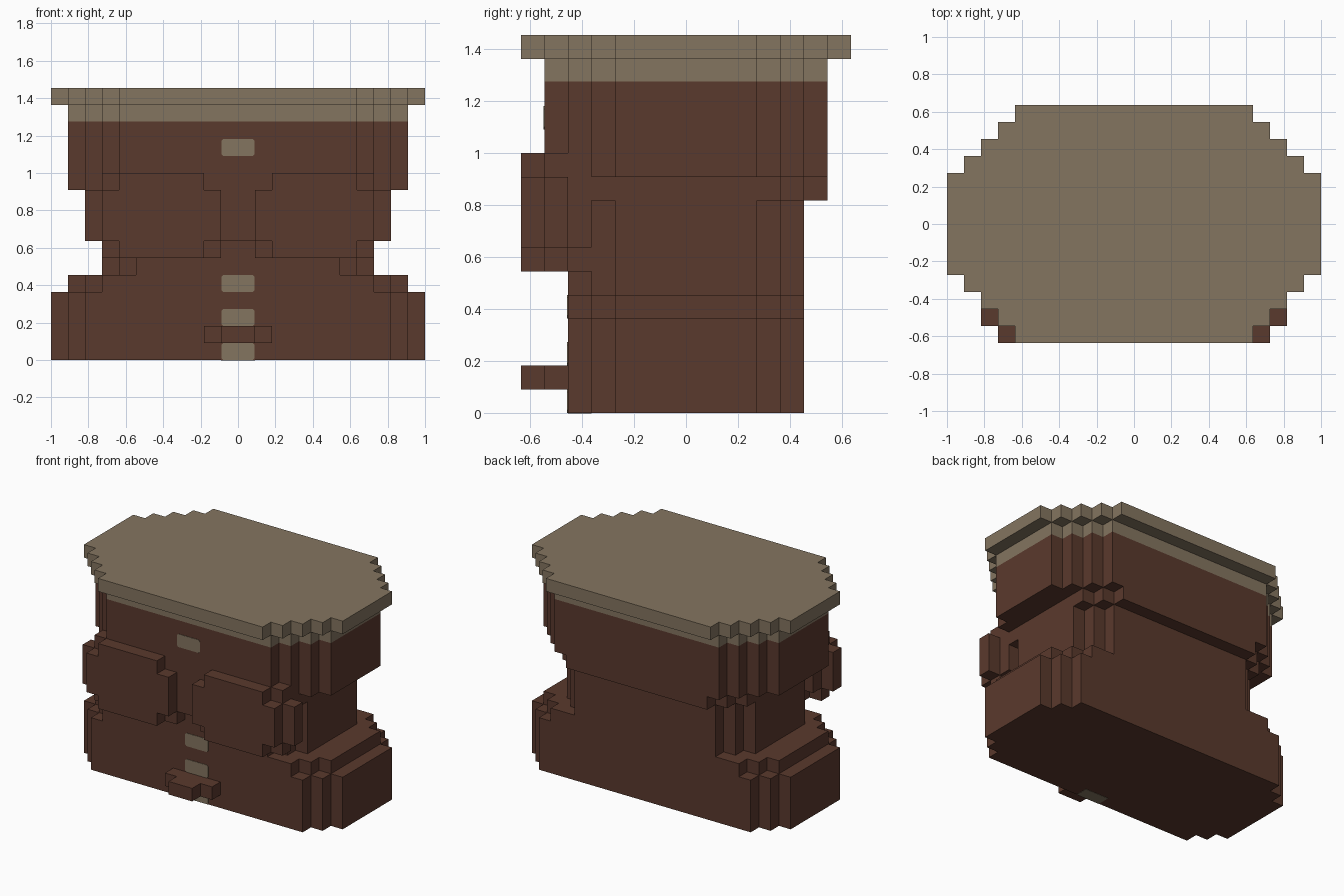
import bpy, bmesh

cube = bpy.data.objects.get("Cube")
if cube:
    bpy.data.objects.remove(cube, do_unlink=True)

U = 1 / 11  # size of one block


def material(name, rgb):
    m = bpy.data.materials.new(name)
    m.use_nodes = True
    m.diffuse_color = (*rgb, 1)
    bsdf = m.node_tree.nodes["Principled BSDF"]
    bsdf.inputs["Base Color"].default_value = (*rgb, 1)
    bsdf.inputs["Roughness"].default_value = 0.9
    return m


brown = material("dark brown cloth", (0.102, 0.041, 0.026))
tan = material("dusty tan", (0.231, 0.178, 0.117))


def prism(bm, outline, z0, z1):
    """Extrude a flat outline upward, in block units."""
    face = bm.faces.new([bm.verts.new((x * U, y * U, z0 * U)) for x, y in outline])
    top = bmesh.ops.extrude_face_region(bm, geom=[face])["geom"]
    verts = [v for v in top if isinstance(v, bmesh.types.BMVert)]
    bmesh.ops.translate(bm, verts=verts, vec=(0, 0, (z1 - z0) * U))


def box(bm, x0, x1, y0, y1, z0, z1):
    prism(bm, [(x0, y0), (x1, y0), (x1, y1), (x0, y1)], z0, z1)


def stepped_outline(half_width, rows, inner=3):
    """Rectangle with stair-step corners that lose one block per row."""
    corner = [(half_width, inner)]
    for i in range(1, rows + 1):
        corner += [(half_width - i, inner + i - 1), (half_width - i, inner + i)]
    back = corner + [(-x, y) for x, y in reversed(corner)]
    return back + [(-x, -y) for x, y in back]


def finish(name, bm, mat):
    bmesh.ops.recalc_face_normals(bm, faces=bm.faces[:])
    mesh = bpy.data.meshes.new(name)
    bm.to_mesh(mesh)
    bm.free()
    mesh.materials.append(mat)
    obj = bpy.data.objects.new(name, mesh)
    bpy.context.scene.collection.objects.link(obj)
    return obj


# Stacked stages of the torso: name, half width, corner rows, bottom, top
for name, width, rows, z0, z1, mat in (
    ("coat_hem", 11, 2, 0, 4, brown),
    ("coat_hem_step", 10, 2, 4, 5, brown),
    ("waist", 8, 2, 5, 9, brown),
    ("chest", 10, 3, 10, 14.04, brown),
    ("shoulder_band", 10, 3, 14.04, 15, tan),
    ("shoulder_top", 11, 4, 15, 16, tan),
):
    bm = bmesh.new()
    prism(bm, stepped_outline(width, rows), z0, z1)
    finish(name, bm, mat)

# Narrow lip under the chest
bm = bmesh.new()
prism(bm, stepped_outline(8, 2, 4), 9, 10)
finish("chest_lip", bm, brown)

# Strip between the pockets
bm = bmesh.new()
box(bm, -2, 2, -6, -4.5, 7, 10)
finish("front_strip", bm, brown)

# Rounded chest pockets, mirrored left and right
for name, side in (("left_pocket", 1), ("right_pocket", -1)):
    bm = bmesh.new()
    for x0, x1, y0, y1, z0, z1 in (
        (2, 7, -7, -6, 6, 11),
        (1, 8, -7, -6, 7, 10),
        (1, 8, -6, -5, 6, 11),
        (1, 9, -6, -5, 7, 10),
        (2, 7, -5, -4, 6, 7),
        (2, 8, -5, -4, 7, 10),
    ):
        box(bm, *sorted((x0 * side, x1 * side)), y0, y1, z0, z1)
    finish(name, bm, brown)

# Buckle at the bottom of the front
bm = bmesh.new()
box(bm, -2, 2, -6, -5, 1, 2)
box(bm, -1, 1, -7, -6, 1, 2)
finish("buckle", bm, brown)

# Thin painted buttons down the front
for i, (z, y) in enumerate(((12, -6), (4, -5), (2, -5), (0, -5))):
    bm = bmesh.new()
    c = 0.12
    half = [(0.98, z + c), (0.98, z + 1 - c), (0.98 - c, z + 1), (c - 0.98, z + 1),
            (-0.98, z + 1 - c), (-0.98, z + c), (c - 0.98, z), (0.98 - c, z)]
    face = bm.faces.new([bm.verts.new((px * U, y * U - 0.003, pz * U)) for px, pz in half])
    ext = bmesh.ops.extrude_face_region(bm, geom=[face])["geom"]
    bmesh.ops.translate(bm, vec=(0, 0.006, 0),
                        verts=[v for v in ext if isinstance(v, bmesh.types.BMVert)])
    finish(f"button_{i + 1}", bm, tan)

# Painted patch folding under the hem
bm = bmesh.new()
box(bm, -1, 1, -5, -4, -0.02, 0.02)
finish("hem_patch", bm, tan)
